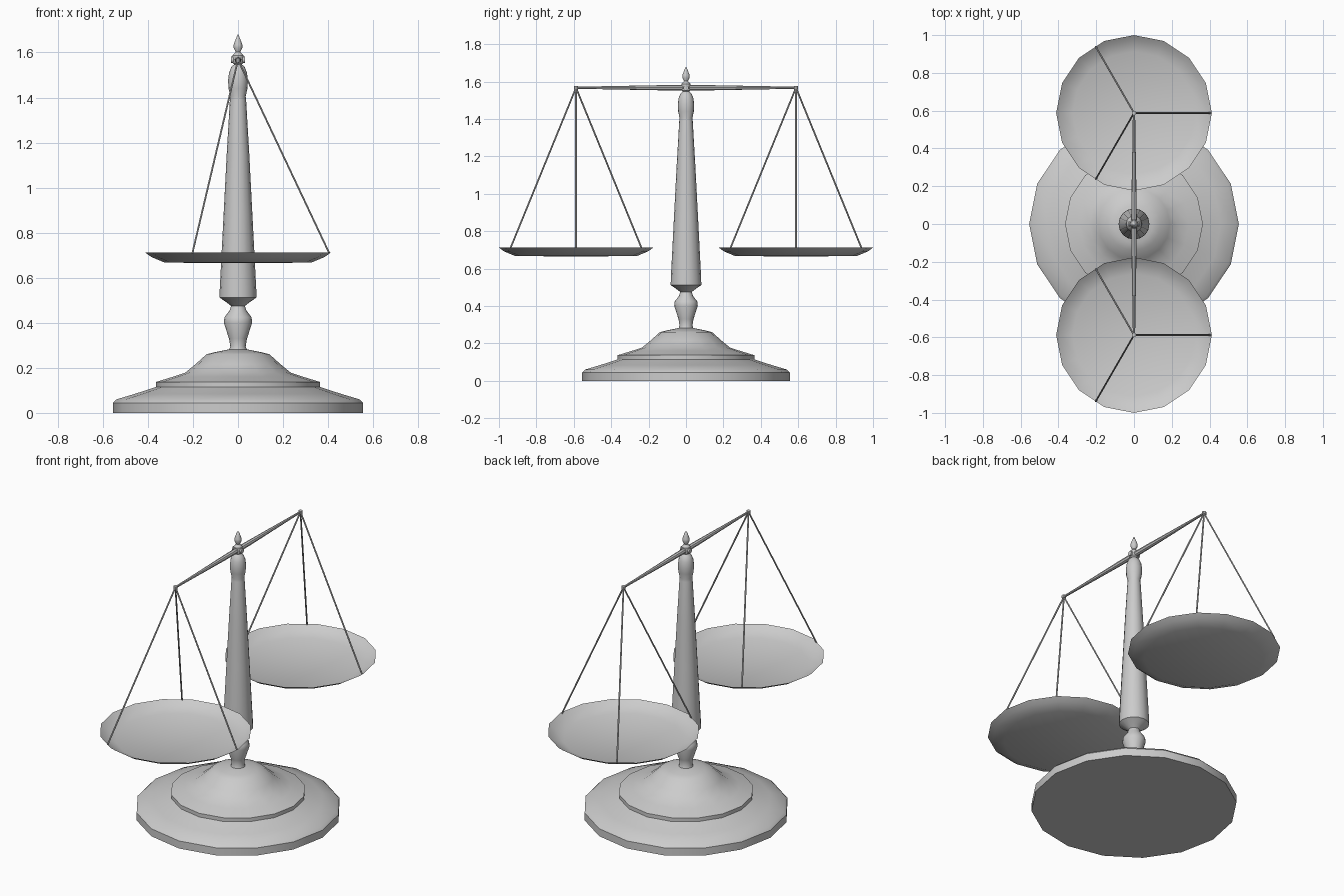
import bpy, bmesh, math
from mathutils import Vector, Matrix

if "Cube" in bpy.data.objects:
    bpy.data.objects.remove(bpy.data.objects["Cube"])


def finish(name, bm, smooth=35):
    bmesh.ops.remove_doubles(bm, verts=bm.verts, dist=1e-5)
    bmesh.ops.recalc_face_normals(bm, faces=bm.faces)
    me = bpy.data.meshes.new(name)
    bm.to_mesh(me)
    bm.free()
    ob = bpy.data.objects.new(name, me)
    bpy.context.collection.objects.link(ob)
    bpy.ops.object.select_all(action='DESELECT')
    ob.select_set(True)
    bpy.context.view_layer.objects.active = ob
    bpy.ops.object.shade_smooth_by_angle(angle=math.radians(smooth))
    return ob


def lathe(name, profile, sides=16, matrix=Matrix(), smooth=35):
    """Spin (radius, height) points around local z."""
    bm = bmesh.new()
    rings = []
    for r, z in profile:
        rings.append([bm.verts.new((r * math.cos(2 * math.pi * i / sides),
                                    r * math.sin(2 * math.pi * i / sides), z))
                      for i in range(sides)])
    for a, b in zip(rings, rings[1:]):
        for i in range(sides):
            j = (i + 1) % sides
            bm.faces.new((a[i], a[j], b[j], b[i]))
    if profile[0][0] > 0:
        bm.faces.new(rings[0][::-1])
    if profile[-1][0] > 0:
        bm.faces.new(rings[-1])
    bm.transform(matrix)
    return finish(name, bm, smooth)


def rod(name, p, q, r, sides=6):
    p, q = Vector(p), Vector(q)
    d = q - p
    m = Matrix.Translation(p) @ d.to_track_quat('Z', 'Y').to_matrix().to_4x4()
    return lathe(name, [(r, 0), (r, d.length)], sides, m)


# Stepped round base
lathe("base", [(0.555, 0), (0.555, 0.045), (0.54, 0.06), (0.46, 0.084),
               (0.40, 0.103), (0.365, 0.115), (0.365, 0.137), (0.29, 0.16),
               (0.235, 0.178), (0.19, 0.215), (0.14, 0.26), (0.10, 0.27),
               (0.04, 0.282)])

# Turned pillar
lathe("pillar", [(0.042, 0.275), (0.034, 0.295), (0.04, 0.33), (0.063, 0.40),
                 (0.06, 0.425), (0.037, 0.455), (0.031, 0.475), (0.05, 0.49),
                 (0.082, 0.512), (0.081, 0.55), (0.064, 0.88), (0.05, 1.15),
                 (0.036, 1.39), (0.034, 1.405), (0.042, 1.44), (0.044, 1.475),
                 (0.04, 1.51), (0.03, 1.535), (0.016, 1.548)])

# Pivot hub, axle and finial on top
lathe("pivot_hub", [(0.016, 1.545), (0.024, 1.553), (0.024, 1.587), (0.014, 1.598)])
rod("pivot_axle", (-0.03, 0, 1.567), (0.03, 0, 1.567), 0.014, 12)
lathe("finial", [(0.014, 1.595), (0.011, 1.603), (0.02, 1.622), (0.019, 1.635),
                 (0.01, 1.66), (0, 1.682)])

# Tapered beam along y
BEAM_Z, ARM = 1.567, 0.588
lathe("beam", [(0.006, -0.595), (0.008, -0.45), (0.014, -0.12), (0.015, 0),
               (0.014, 0.12), (0.008, 0.45), (0.006, 0.595)], 8,
      Matrix.Translation((0, 0, BEAM_Z)) @ Matrix.Rotation(math.radians(-90), 4, 'X'))

# Hanging pans, each with three cords
PAN_R, RIM_Z = 0.412, 0.712
for side, s in (("front", -1), ("back", 1)):
    y = s * ARM
    rod(side + "_beam_end", (0, y, BEAM_Z - 0.009), (0, y, BEAM_Z + 0.008), 0.012, 10)
    # thin shallow dish
    lathe(side + "_pan", [(PAN_R, RIM_Z), (0.385, 0.692), (0.325, 0.667), (0, 0.665)],
          16, Matrix.Translation((0, y, 0)), 60)
    pan = bpy.context.object
    bm = bmesh.new()
    bm.from_mesh(pan.data)
    lid = [f for f in bm.faces if len(f.verts) == 16 and f.calc_center_median().z > 0.70]
    bmesh.ops.delete(bm, geom=lid, context='FACES_ONLY')
    bm.to_mesh(pan.data)
    bm.free()
    for k in range(3):
        a = 2 * math.pi * k / 3
        rod(f"{side}_cord_{k + 1}", (0, y, BEAM_Z),
            (0.405 * math.cos(a), y + 0.405 * math.sin(a), RIM_Z - 0.003), 0.0045)
